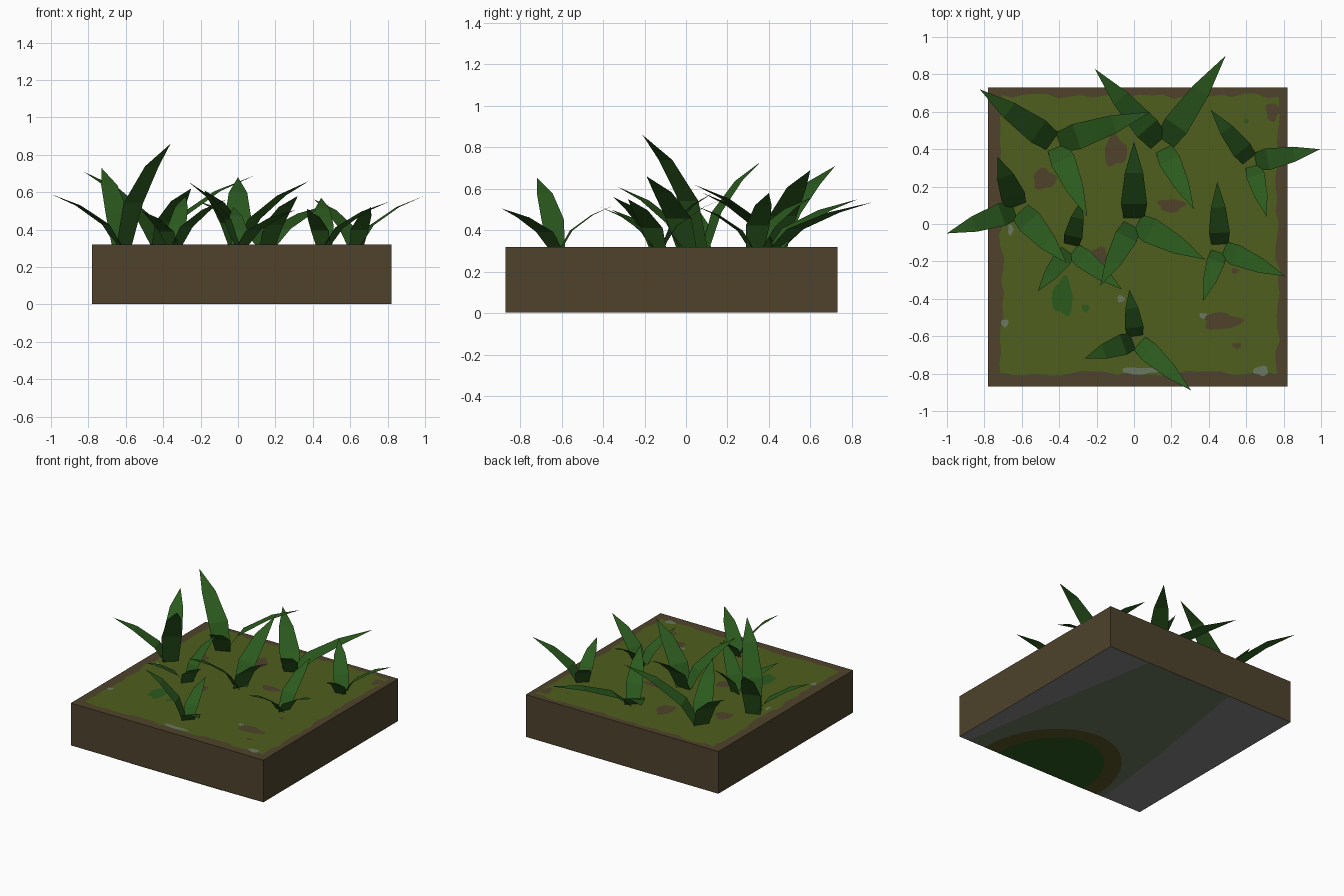
import bpy, bmesh, math, random
from mathutils import Vector

if "Cube" in bpy.data.objects:
    bpy.data.objects.remove(bpy.data.objects["Cube"])
random.seed(4)

def material(name, rgb):
    m = bpy.data.materials.new(name)
    lin = [((c / 255 + 0.055) / 1.055) ** 2.4 for c in rgb]
    m.diffuse_color = (*lin, 1)
    m.use_nodes = True
    m.node_tree.nodes["Principled BSDF"].inputs["Base Color"].default_value = m.diffuse_color
    return m

SOIL = material("soil brown", (78, 66, 43))
MOSS = material("moss green", (78, 95, 29))
LEAF = material("leaf green", (43, 90, 30))
STONE = material("stone grey green", (106, 120, 97))
UNDER = material("underside grey", (132, 132, 132))
OLIVE = material("underside olive", (88, 82, 36))

def make_object(name, bm, *mats):
    me = bpy.data.meshes.new(name)
    bm.to_mesh(me)
    bm.free()
    for m in mats:
        me.materials.append(m)
    ob = bpy.data.objects.new(name, me)
    bpy.context.collection.objects.link(ob)
    return ob

def sheet(name, outline, z, mat, down=False):
    """Flat one-sided sheet from a counter-clockwise outline."""
    bm = bmesh.new()
    vs = [bm.verts.new((x, y, z)) for x, y in outline]
    bm.faces.new(vs[::-1] if down else vs)
    return make_object(name, bm, mat)

def blob(cx, cy, rx, ry, n=24):
    """Ragged oval made from two slow waves."""
    p, q = random.uniform(0, 6), random.uniform(0, 6)
    pts = []
    for i in range(n):
        a = 2 * math.pi * i / n
        r = 1 + 0.14 * math.sin(3 * a + p) + 0.08 * math.sin(5 * a + q)
        pts.append((cx + rx * r * math.cos(a), cy + ry * r * math.sin(a)))
    return pts

# Soil block, with a grey underside
X0, X1, Y0, Y1, TOP, BOT = -0.78, 0.82, -0.87, 0.73, 0.32, 0.003
bm = bmesh.new()
bmesh.ops.create_cube(bm, size=1)
for v in bm.verts:
    v.co = (X1 if v.co.x > 0 else X0, Y1 if v.co.y > 0 else Y0, TOP if v.co.z > 0 else BOT)
bm.normal_update()
for f in bm.faces:
    f.material_index = 1 if f.normal.z < -0.5 else 0
make_object("soil_block", bm, SOIL, UNDER)

# Moss sheet with a ragged edge
corners = [Vector(c) for c in ((-0.715, -0.805), (0.775, -0.805), (0.775, 0.69), (-0.715, 0.69))]
edge = []
for i, a in enumerate(corners):
    b = corners[(i + 1) % 4]
    inward = Vector((-(b - a).y, (b - a).x)).normalized()
    for k in range(24):
        depth = 0.01 if k == 0 else random.uniform(-0.008, 0.022)
        edge.append(a.lerp(b, k / 24) + inward * depth)
sheet("moss_sheet", edge, TOP + 0.001, MOSS)

# Patches on the moss: bare soil, weeds and stones
patches = {
    "bare_patch": (SOIL, [(-0.1, 0.39, 0.06, 0.08), (-0.48, 0.24, 0.06, 0.055),
                          (0.2, 0.1, 0.07, 0.035), (-0.19, -0.17, 0.05, 0.045),
                          (0.47, -0.52, 0.1, 0.045), (0.55, -0.65, 0.025, 0.015),
                          (0.54, -0.25, 0.02, 0.015), (0.74, 0.6, 0.035, 0.05)]),
    "weed_patch": (LEAF, [(-0.38, -0.39, 0.055, 0.1), (-0.26, -0.45, 0.02, 0.02),
                          (0.6, 0.55, 0.012, 0.012)]),
    "stone_patch": (STONE, [(0.03, -0.785, 0.1, 0.018), (0.68, -0.785, 0.04, 0.025),
                            (-0.69, -0.53, 0.02, 0.02), (-0.66, -0.03, 0.014, 0.03),
                            (0.37, -0.49, 0.02, 0.015), (-0.07, -0.4, 0.02, 0.018)]),
}
for name, (mat, spots) in patches.items():
    for i, s in enumerate(spots):
        sheet(f"{name}_{i + 1}", blob(*s), TOP + 0.002, mat)

# Stains on the underside: a tapering band and a half oval on the front edge
sheet("underside_band", [(-0.46, Y0), (0.74, Y0), (0.64, -0.2), (0.48, Y1),
                         (-0.23, Y1), (-0.38, -0.2)], 0.002, STONE, True)

def half_oval(rx, ry):
    return [(0.1 + rx * math.cos(math.pi * i / 24), Y0 + ry * math.sin(math.pi * i / 24))
            for i in range(25)]
sheet("underside_olive_ring", half_oval(0.5, 0.62), 0.001, OLIVE, True)
sheet("underside_green_spot", half_oval(0.38, 0.5), 0.0, LEAF, True)

# Grass clumps: root, then three blade tips
clumps = [
    ((-0.42, 0.43), [(-0.825, 0.72, 0.71), (0.09, 0.6, 0.69), (-0.25, 0.04, 0.62)]),
    ((0.15, 0.42), [(-0.21, 0.83, 0.55), (0.49, 0.9, 0.535), (0.32, 0.08, 0.58)]),
    ((0.63, 0.33), [(0.41, 0.61, 0.56), (0.995, 0.4, 0.58), (0.71, 0.04, 0.52)]),
    ((-0.62, 0.08), [(-0.73, 0.36, 0.73), (-1.0, -0.05, 0.59), (-0.36, -0.21, 0.86)]),
    ((-0.34, -0.13), [(-0.28, 0.13, 0.58), (-0.515, -0.36, 0.5), (-0.065, -0.35, 0.56)]),
    ((0.0, 0.01), [(0.0, 0.44, 0.68), (0.38, -0.19, 0.66), (-0.18, -0.33, 0.61)]),
    ((0.46, -0.13), [(0.445, 0.225, 0.57), (0.81, -0.28, 0.55), (0.37, -0.41, 0.51)]),
    ((0.01, -0.62), [(-0.025, -0.35, 0.52), (-0.265, -0.72, 0.655), (0.305, -0.89, 0.505)]),
]
# Blade rings: share of reach, share of height, share of width
RINGS = [(0.0, 0.0, 0.78), (0.2, 0.42, 1.0), (0.6, 0.78, 0.7)]
for ci, (root, tips) in enumerate(clumps):
    bm = bmesh.new()
    for tip in tips:
        tip = Vector(tip)
        lean = Vector((tip.x - root[0], tip.y - root[1], 0))
        lean.normalize()
        base = Vector((*root, TOP - 0.01)) + lean * 0.015
        d = tip - base
        width = min(0.14, max(0.1, 0.26 * d.length))
        side = Vector((-lean.y, lean.x, 0)) * width / 2
        reach = Vector((d.x, d.y, 0))
        rows = []
        for r, h, w in RINGS:
            mid = base + reach * r + Vector((0, 0, d.z * h))
            rows.append((bm.verts.new(mid - side * w), bm.verts.new(mid + side * w)))
        for (a, b), (c, e) in zip(rows, rows[1:]):
            bm.faces.new((a, c, e, b))
        bm.faces.new((rows[-1][0], bm.verts.new(tip), rows[-1][1]))
    bmesh.ops.reverse_faces(bm, faces=[f for f in bm.faces if f.normal.z < 0])
    make_object(f"grass_clump_{ci + 1}", bm, LEAF)
